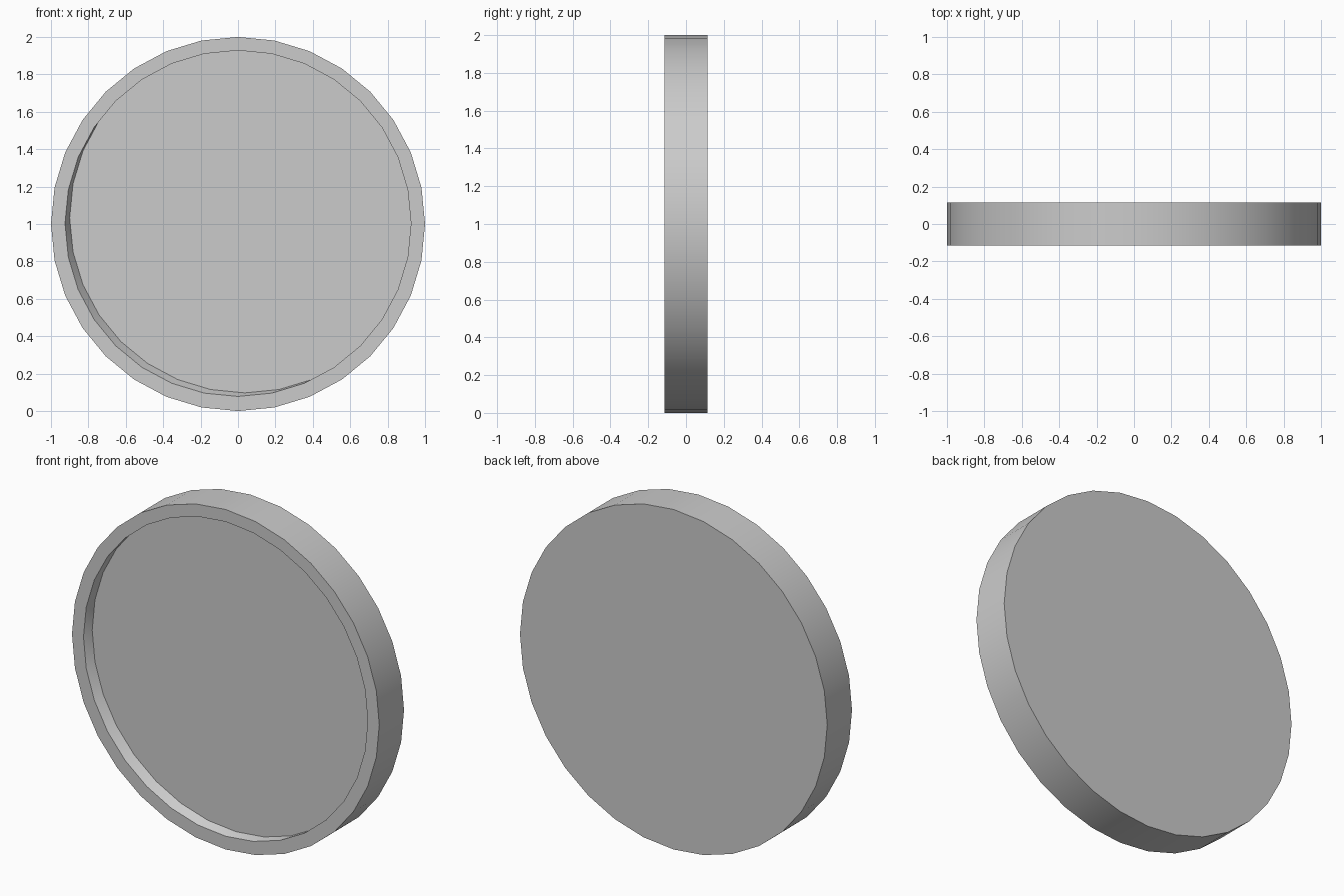
import bpy, bmesh, math

if "Cube" in bpy.data.objects:
    bpy.data.objects.remove(bpy.data.objects["Cube"])

SIDES = 32
HALF = 0.115


def ring(bm, radius, y, cx=0.0, cz=1.0):
    return [bm.verts.new((cx + radius * math.sin(2 * math.pi * i / SIDES), y,
                          cz + radius * math.cos(2 * math.pi * i / SIDES)))
            for i in range(SIDES)]


def bridge(bm, a, b):
    for i in range(SIDES):
        j = (i + 1) % SIDES
        bm.faces.new((a[i], a[j], b[j], b[i]))


bm = bmesh.new()
# Back edge, front edge, rim lip, and the slightly skewed recess floor
rings = [ring(bm, 1.0, HALF),
         ring(bm, 1.0, -HALF),
         ring(bm, 0.925, -HALF, 0.0, 1.003),
         ring(bm, 0.936, -HALF + 0.045, 0.036, 1.033)]
for a, b in zip(rings, rings[1:]):
    bridge(bm, a, b)
# Back cap and recess floor
bm.faces.new(rings[0])
bm.faces.new(rings[-1])
bmesh.ops.recalc_face_normals(bm, faces=bm.faces)

mesh = bpy.data.meshes.new("rimmed_disc")
bm.to_mesh(mesh)
bm.free()
disc = bpy.data.objects.new("rimmed_disc", mesh)
bpy.context.collection.objects.link(disc)

# Smooth outer wall with sharp rim edges
bpy.context.view_layer.objects.active = disc
disc.select_set(True)
bpy.ops.object.shade_smooth_by_angle(angle=math.radians(30))
